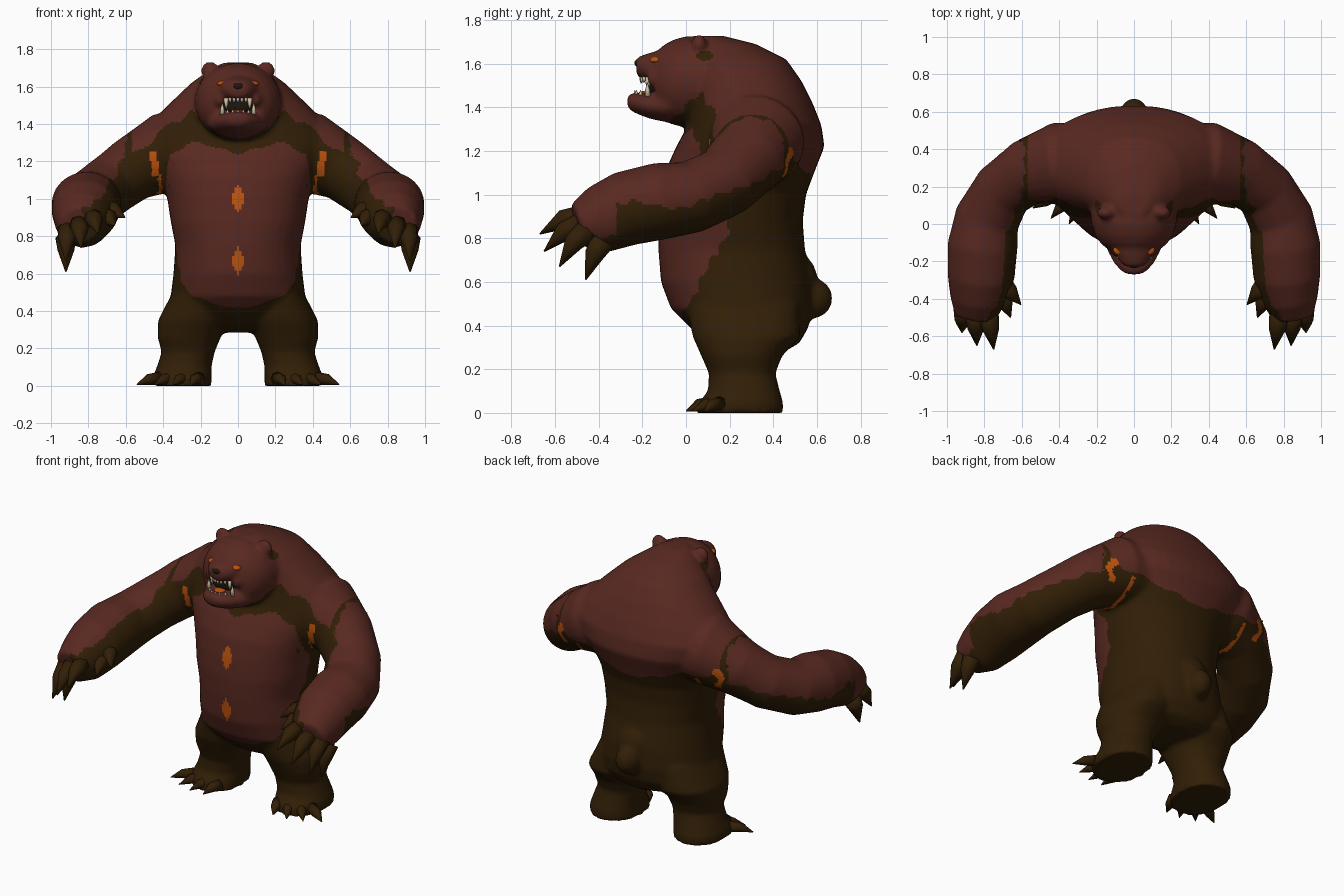
import bpy, bmesh, math
from mathutils import Vector, Matrix

cube = bpy.data.objects.get("Cube")
if cube:
    bpy.data.objects.remove(cube, do_unlink=True)

X, Y, Z = Vector((1, 0, 0)), Vector((0, 1, 0)), Vector((0, 0, 1))


def material(name, color):
    m = bpy.data.materials.new(name)
    m.use_nodes = True
    m.diffuse_color = (*color, 1)
    bsdf = next(n for n in m.node_tree.nodes if n.type == 'BSDF_PRINCIPLED')
    bsdf.inputs["Base Color"].default_value = (*color, 1)
    bsdf.inputs["Roughness"].default_value = 0.9
    return m


RED = material("red_fur", (0.098, 0.022, 0.015))
BROWN = material("brown_fur", (0.031, 0.0135, 0.002))
GLOW = material("orange_glow", (0.5, 0.085, 0.004))
CREAM = material("cream_teeth", (0.6, 0.53, 0.36))
BLACK = material("dark_mouth", (0.014, 0.008, 0.005))


def loft(bm, rings, sides=28, power=2.0):
    """Skin closed rings given as (centre, u axis, v axis)."""
    loops = []
    for c, u, v in rings:
        loop = []
        for i in range(sides):
            a = math.tau * i / sides
            p = [math.copysign(abs(t) ** (2 / power), t) for t in (math.cos(a), math.sin(a))]
            loop.append(bm.verts.new(c + u * p[0] + v * p[1]))
        loops.append(loop)
    faces = [bm.faces.new(loops[0]), bm.faces.new(loops[-1])]
    for a, b in zip(loops, loops[1:]):
        for i in range(sides):
            j = (i + 1) % sides
            faces.append(bm.faces.new((a[i], a[j], b[j], b[i])))
    bmesh.ops.recalc_face_normals(bm, faces=faces)


def tube(bm, pts, sides=24):
    """Tube through (x, y, z, half width, half height) points."""
    pos = [Vector(p[:3]) for p in pts]
    rings = []
    for i, p in enumerate(pts):
        t = (pos[min(i + 1, len(pos) - 1)] - pos[max(i - 1, 0)]).normalized()
        u = t.cross(Z).normalized()
        rings.append((pos[i], u * p[3], u.cross(t) * p[4]))
    loft(bm, rings, sides)


def ellipsoid(bm, loc, radii):
    mat = Matrix.Translation(loc) @ Matrix.Diagonal((*radii, 1))
    bmesh.ops.create_uvsphere(bm, u_segments=16, v_segments=10, radius=1, matrix=mat)


def finish(bm, name, mats):
    mesh = bpy.data.meshes.new(name)
    bm.to_mesh(mesh)
    bm.free()
    for m in mats:
        mesh.materials.append(m)
    mesh.shade_smooth()
    obj = bpy.data.objects.new(name, mesh)
    bpy.context.collection.objects.link(obj)
    return obj


def spike(bm, base, tip, r, lift=0.0):
    """Tapered claw, tooth or tuft."""
    a, b = Vector(base), Vector(tip)
    mid = a.lerp(b, 0.5) + Z * lift
    tube(bm, [(*a, r, r), (*mid, r * 0.8, r * 0.8), (*b, r * 0.06, r * 0.06)], 8)


# Torso: height, front y, back y, half width
body = bmesh.new()
torso = [(.285, .18, .46, .10), (.32, .10, .52, .27), (.39, .02, .56, .36),
         (.48, -.07, .58, .36), (.60, -.115, .575, .345), (.75, -.127, .545, .335),
         (.88, -.127, .535, .36), (1.0, -.115, .55, .378), (1.12, -.09, .595, .42),
         (1.22, -.045, .635, .48), (1.32, .01, .62, .52), (1.42, .03, .58, .455),
         (1.52, .03, .53, .355), (1.62, .02, .46, .25), (1.69, .03, .32, .15),
         (1.728, .04, .17, .08)]
loft(body, [(Vector((0, (f + b) / 2, z)), X * w, Y * (b - f) / 2) for z, f, b, w in torso], 40, 2.2)

# Head, upper muzzle and lower jaw: y, centre z, half width, half height
head = [(.20, 1.52, .22, .18), (.08, 1.52, .235, .20), (0, 1.517, .228, .21),
        (-.06, 1.515, .208, .195), (-.105, 1.512, .178, .172), (-.14, 1.505, .133, .145)]
muzzle = [(-.08, 1.58, .14, .088), (-.16, 1.588, .10, .064), (-.20, 1.583, .08, .056),
          (-.228, 1.588, .05, .04)]
jaw = [(-.08, 1.41, .17, .08), (-.16, 1.408, .135, .062), (-.21, 1.416, .108, .052),
       (-.25, 1.424, .072, .042), (-.27, 1.428, .036, .024)]
for part in (head, muzzle, jaw):
    loft(body, [(Vector((0, y, z)), X * w, Z * h) for y, z, w, h in part])

# Tail with a broad root
ellipsoid(body, (0, .575, .525), (.08, .098, .094))
ellipsoid(body, (0, .49, .60), (.13, .115, .14))

# Legs: height, front y, back y, inner x, outer x
leg = [(.50, 0, .52, .05, .35), (.35, .03, .525, .05, .428), (.26, .07, .44, .092, .43),
       (.18, .105, .41, .125, .408), (.10, .10, .43, .142, .435), (.05, .06, .445, .142, .455),
       (0, .05, .445, .142, .455)]
arm = [(.18, .34, 1.25, .20, .20), (.40, .32, 1.245, .225, .215), (.57, .275, 1.155, .178, .172),
       (.70, .18, 1.06, .163, .163), (.785, .03, .99, .175, .165), (.81, -.12, .97, .188, .177),
       (.818, -.28, .935, .18, .172), (.835, -.40, .885, .15, .155), (.85, -.50, .86, .11, .10)]
for s in (-1, 1):
    loft(body, [(Vector((s * (i + o) / 2, (f + b) / 2, z)), X * (o - i) / 2, Y * (b - f) / 2)
                for z, f, b, i, o in leg], 28, 2.2)
    tube(body, [(s * p[0], *p[1:]) for p in arm])
    ellipsoid(body, (s * .15, .06, 1.685), (.05, .036, .05))
    ellipsoid(body, (s * .095, -.13, 1.53), (.034, .05, .042))

# Blend the volumes into one skin
bear = finish(body, "body", (RED, BROWN, GLOW))
remesh = bear.modifiers.new("blend", 'REMESH')
remesh.mode = 'VOXEL'
remesh.voxel_size = 0.013
soften = bear.modifiers.new("soften", 'SMOOTH')
soften.factor, soften.iterations = 0.5, 8
bpy.context.view_layer.objects.active = bear
for m in (remesh.name, soften.name):
    bpy.ops.object.modifier_apply(modifier=m)
bear.data.materials.clear()
for m in (RED, BROWN, GLOW):
    bear.data.materials.append(m)


def fur(c, n):
    """Slot by place on the body: 0 red, 1 brown, 2 glowing crack."""
    x, y, z = abs(c.x), c.y, c.z
    out = n.x if c.x > 0 else -n.x
    wob = .014 * math.sin(31 * x + 17 * y) + .01 * math.sin(63 * y + 40 * z + 3 * x)
    # Cracks at the armpits and down the belly
    if 1.0 < z < 1.13 and abs(x - .42 - wob * .4) < .012:
        return 2
    if 1.12 < z < 1.25 and y < .3 and abs(x - .452 - wob) < .026:
        return 2
    if 1.08 < z < 1.21 and y > .38 and abs(x - .56 - wob) < .014:
        return 2
    if y < 0 and any(x < .03 * (1 - ((z - k) / .075) ** 2) for k in (.67, 1.0)):
        return 2
    # Arms
    if x > .57 and z > .6:
        line = (.955 if y > -.32 else .82) + .36 * max(y, 0) + wob
        shaded = out < -.6 or (n.y < -.45 and n.z < .6 and (y > -.02 or x < .84 + wob))
        seam = x < .595 + wob and y > .12
        return 1 if z < line or shaded or seam else 0
    # Belly patch
    low = max(0, .85 - z) / .43
    if low < 1 and y < min(.46 * z - .2, .18) + wob \
            and x < .37 * math.sqrt(1 - low ** 3) + wob * .6 \
            and z < 1.24 + wob * .6 + .28 * min(x, .22) - .5 * max(0, x - .25):
        return 0
    # Collar, then a small mark under each ear
    if z < 1.41 + 1.1 * min(y, 0) + .6 * max(y, 0) + wob and y < .17 \
            and z < 1.64 - .7 * x + wob:
        return 1
    if x > .13 and ((y - .085) / .04) ** 2 + ((z - 1.635) / .022) ** 2 < 1:
        return 1
    back = min(1.05 + 1.3 * max(0, .6 - y), 1.24)
    return 0 if z > back + wob * 1.5 else 1


for p in bear.data.polygons:
    p.material_index = fur(p.center, p.normal)
bear.data.shade_smooth()

# Fingers with claws: base and tip for the left hand
fingers = [((.78, -.46, .90), (.75, -.67, .82)), ((.85, -.47, .87), (.84, -.65, .74)),
           ((.91, -.45, .84), (.92, -.58, .67)), ((.92, -.38, .79), (.92, -.46, .61)),
           ((.72, -.30, .93), (.605, -.43, .90)), ((.72, -.34, .89), (.66, -.50, .86))]
for s, side in ((1, "left"), (-1, "right")):
    def flip(p):
        return (s * p[0], p[1], p[2])

    claws = bmesh.new()
    for base, tip in fingers:
        spike(claws, flip(base), flip(tip), .056, .025)
    finish(claws, side + "_fingers", [BROWN])

    toes = bmesh.new()
    for i in range(4):
        base = (.21 + .07 * i, .11 + .015 * i, .04)
        tip = (.25 + .097 * i, (0, 0, .03, .085)[i], .008)
        spike(toes, flip(base), flip(tip), .036, .01)
    finish(toes, side + "_toe_claws", [BROWN])

    # Short fringe on the back and top of the shoulder seam
    hair = bmesh.new()
    for base, tip in (((.58, .41, 1.20), (.61, .45, 1.24)), ((.58, .36, 1.25), (.615, .38, 1.30)),
                      ((.57, .27, 1.29), (.615, .26, 1.325))):
        spike(hair, flip(base), flip(tip), .025)
    finish(hair, side + "_shoulder_fringe", [BROWN])

    eye = bmesh.new()
    ellipsoid(eye, (s * .076, -.137, 1.616), (.036, .03, .016))
    finish(eye, side + "_eye", [GLOW])

# Nose, mouth lining and tongue
for name, loc, radii, mat in (
        ("nose", (0, -.216, 1.603), (.03, .02, .019), BLACK),
        ("mouth_lining", (0, -.14, 1.50), (.08, .04, .055), BLACK),
        ("tongue", (0, -.18, 1.464), (.035, .04, .012), GLOW)):
    bm = bmesh.new()
    ellipsoid(bm, loc, radii)
    finish(bm, name, [mat])

# Teeth: rows along both jaws, with longer canines at the corners
teeth = bmesh.new()
for i in range(-3, 4):
    corner = abs(i) == 3
    size, r = (.065, .013) if corner else (.03, .009)
    x = i * .021
    spike(teeth, (x, -.205 + 8 * x * x, 1.54), (x, -.207 + 8 * x * x, 1.54 - size), r)
    x = i * .028
    spike(teeth, (x, -.232 + 8 * x * x, 1.45), (x, -.234 + 8 * x * x, 1.45 + size), r)
finish(teeth, "teeth", [CREAM])
